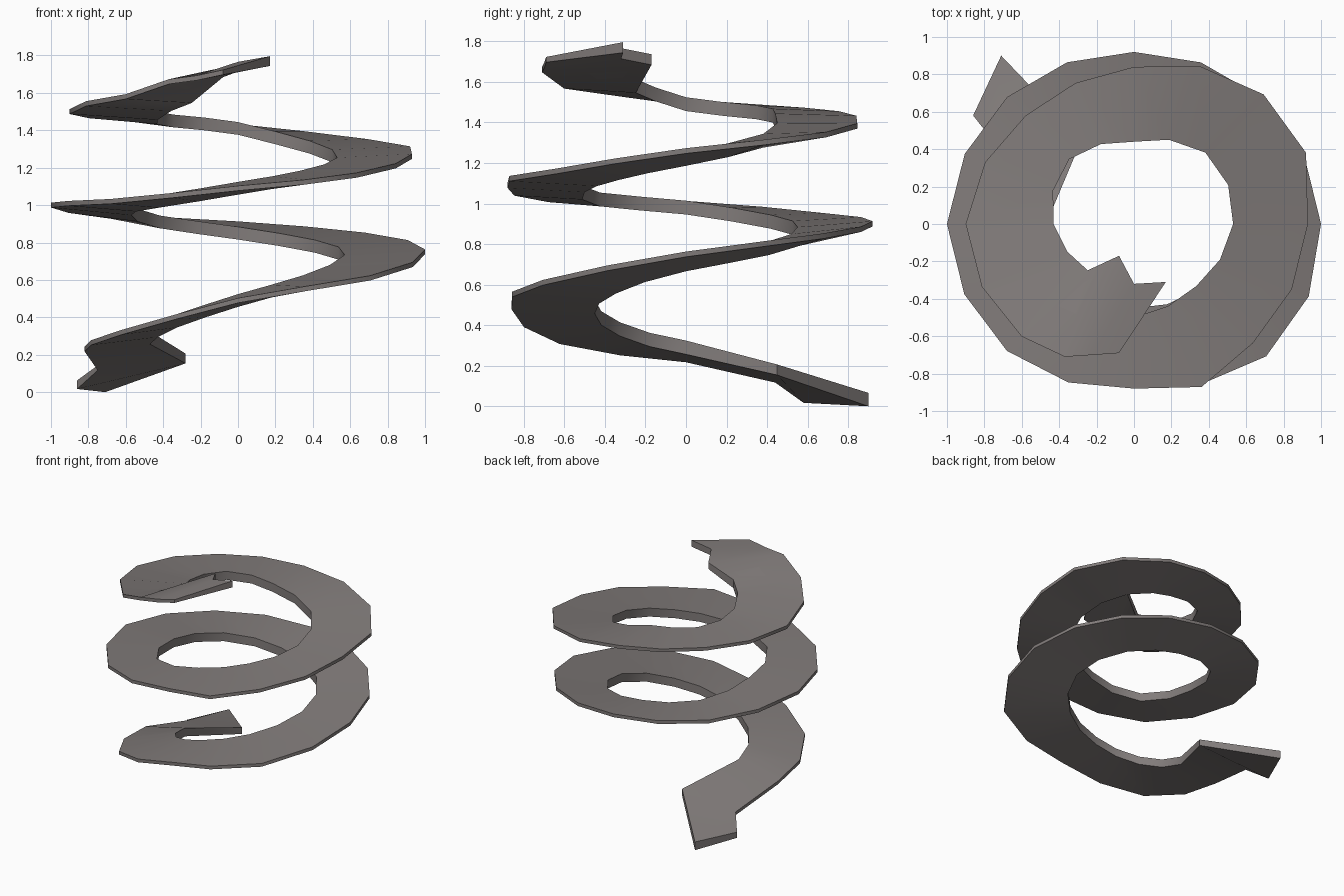
import bpy, bmesh
from math import radians, cos, sin
from mathutils import Vector

if "Cube" in bpy.data.objects:
    bpy.data.objects.remove(bpy.data.objects["Cube"])

# Ribbon stations every 45 degrees from the left side (180): outer radius, inner radius, outer z, inner z
stations = [
    (.82, .47, .23, .29), (.88, .46, .32, .38), (.86, .45, .49, .49), (1.0, .49, .61, .59),
    (1.0, .57, .75, .70), (.96, .58, .84, .78), (.92, .55, .90, .85), (.96, .59, .94, .91),
    (.99, .57, 1.0, .98), (.96, .60, 1.02, 1.02), (.88, .50, 1.09, 1.09), (.90, .47, 1.16, 1.15),
    (.93, .53, 1.26, 1.22), (.98, .54, 1.34, 1.31), (.84, .44, 1.42, 1.41), (.82, .49, 1.46, 1.45),
    (.90, .43, 1.50, 1.49), (.85, .35, 1.58, 1.58)]
bumps = {16: .01, 21: .06, 25: .03}   # uneven corners on the outer edge


def catmull(a, b, c, d, t):
    return [.5 * (2*q + (r-p)*t + (2*p-5*q+4*r-s)*t*t + (3*q-p-3*r+s)*t**3)
            for p, q, r, s in zip(a, b, c, d)]


# Kinked lower tail (outer edge point, inner edge point)
edges = [(Vector((-.86, .58, .05)), Vector((-.71, .90, .04))),
         (Vector((-.75, .44, .13)), Vector((-.28, .45, .18)))]

# Wavy helix, 16 steps per turn
n = len(stations)
for k in range(2 * n - 1):
    i, t = k // 2, (k % 2) / 2
    s = [stations[min(max(i + o, 0), n - 1)] for o in (-1, 0, 1, 2)]
    ro, ri, zo, zi = catmull(*s, t)
    ro += bumps.get(k, 0)
    a = radians(180 + 22.5 * k)
    edges.append((Vector((ro*cos(a), ro*sin(a), zo)), Vector((ri*cos(a), ri*sin(a), zi))))

# Upper end
edges += [(Vector((-.37, -.71, 1.66)), Vector((-.08, -.17, 1.71))),
          (Vector((-.22, -.70, 1.68)), Vector((0, -.32, 1.74))),
          (Vector((-.08, -.69, 1.71)), Vector((.17, -.31, 1.77)))]

# Wedge cross-section: thin outer edge, thicker inner edge
bm = bmesh.new()
rings = []
for j, (o, i) in enumerate(edges):
    end = j < 2 or j >= len(edges) - 3
    up_o = Vector((0, 0, .013))
    up_i = Vector((0, 0, .026 if end else .034))
    rings.append([bm.verts.new(p) for p in (o - up_o, i - up_i, i + up_i, o + up_o)])
for a, b in zip(rings, rings[1:]):
    for m in range(4):
        q = (m + 1) % 4
        bm.faces.new((a[m], a[q], b[q], b[m]))
bm.faces.new(rings[0])
bm.faces.new(rings[-1])
bmesh.ops.recalc_face_normals(bm, faces=bm.faces)

# Lowest corners rest on the ground
for v in rings[0][:2]:
    v.co.z = max(0, v.co.z - .02)

mesh = bpy.data.meshes.new("spiral_ribbon")
bm.to_mesh(mesh)
bm.free()
ribbon = bpy.data.objects.new("spiral_ribbon", mesh)
bpy.context.collection.objects.link(ribbon)
bpy.context.view_layer.objects.active = ribbon
ribbon.select_set(True)
bpy.ops.object.shade_smooth_by_angle(angle=radians(40))

# Dark warm grey
mat = bpy.data.materials.new("warm_grey")
mat.diffuse_color = (.22, .20, .195, 1)
mat.use_nodes = True
mat.node_tree.nodes["Principled BSDF"].inputs["Base Color"].default_value = mat.diffuse_color
mesh.materials.append(mat)
